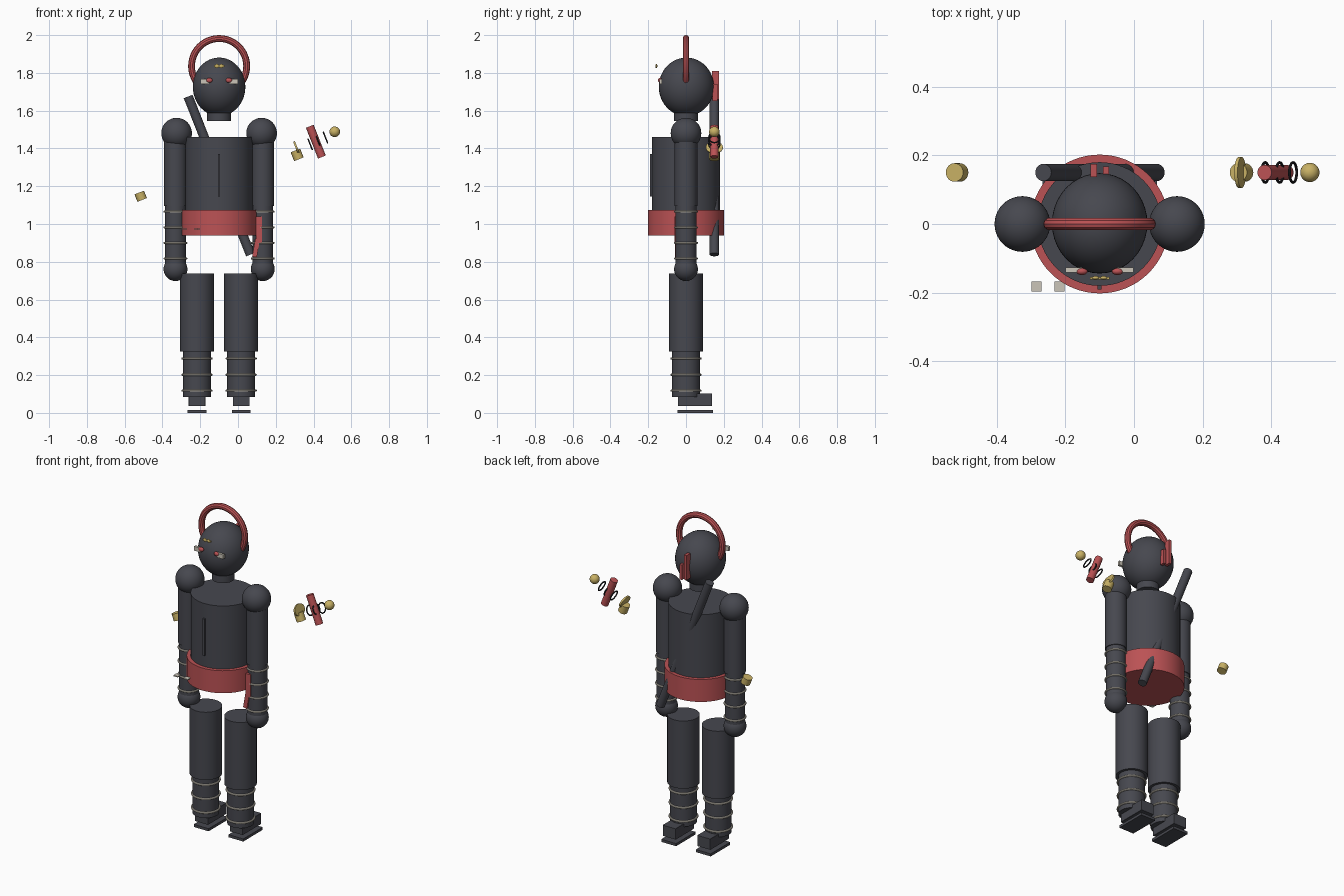
import bpy, math
from mathutils import Vector

if "Cube" in bpy.data.objects:
    bpy.data.objects.remove(bpy.data.objects["Cube"])

CX = -0.10            # body centre line
TILT = math.radians(-21.5)   # lean of sword and hilt parts


def material(name, r, g, b):
    m = bpy.data.materials.new(name)
    m.diffuse_color = (r, g, b, 1)
    m.use_nodes = True
    m.node_tree.nodes["Principled BSDF"].inputs["Base Color"].default_value = m.diffuse_color
    return m


CLOTH = material("charcoal cloth", 0.062, 0.064, 0.078)
RED = material("red cloth", 0.50, 0.085, 0.09)
GOLD = material("gold", 0.58, 0.44, 0.13)
BONE = material("bone wrap", 0.60, 0.56, 0.48)
BLACK = material("black cord", 0.02, 0.02, 0.025)


def finish(name, mat, smooth=True):
    ob = bpy.context.object
    ob.name = name
    ob.data.materials.append(mat)
    if smooth:
        bpy.ops.object.shade_smooth_by_angle(angle=math.radians(35))
    return ob


def cyl(name, mat, x, y, z0, z1, r, verts=40):
    bpy.ops.mesh.primitive_cylinder_add(vertices=verts, radius=r, depth=z1 - z0,
                                        location=(x, y, (z0 + z1) / 2))
    return finish(name, mat)


def rod(name, mat, a, b, r):
    a, b = Vector(a), Vector(b)
    bpy.ops.mesh.primitive_cylinder_add(vertices=24, radius=r, depth=(b - a).length,
                                        location=(a + b) / 2,
                                        rotation=(b - a).to_track_quat('Z', 'Y').to_euler())
    return finish(name, mat)


def ball(name, mat, loc, r, scale=(1, 1, 1)):
    bpy.ops.mesh.primitive_uv_sphere_add(segments=40, ring_count=24, radius=r, location=loc)
    bpy.context.object.scale = scale
    return finish(name, mat)


def box(name, mat, x, y, z, rot=(0, 0, 0)):
    """Box from three (min, max) ranges."""
    bpy.ops.mesh.primitive_cube_add(size=1, rotation=rot,
                                    location=[(p[0] + p[1]) / 2 for p in (x, y, z)])
    bpy.context.object.scale = [p[1] - p[0] for p in (x, y, z)]
    return finish(name, mat, False)


def ring(name, mat, loc, R, r, rot=(0, 0, 0)):
    bpy.ops.mesh.primitive_torus_add(major_radius=R, minor_radius=r, major_segments=48,
                                     minor_segments=10, location=loc, rotation=rot)
    return finish(name, mat)


# Head, neck and headband
ball("head", CLOTH, (CX, 0.002, 1.726), 1, (0.139, 0.146, 0.155))
cyl("neck", CLOTH, CX, 0, 1.545, 1.65, 0.063)
ring("headband", RED, (CX, 0, 1.836), 0.146, 0.018, (math.pi / 2, 0, 0))
box("headband_tail_long", RED, (-0.126, -0.108), (0.137, 0.174), (1.66, 1.81))
box("headband_tail_short", RED, (-0.090, -0.073), (0.14, 0.168), (1.65, 1.74))

# Forehead ornament
box("forehead_plate", GOLD, (-0.128, -0.072), (-0.161, -0.154), (1.832, 1.841))
for s in (-1, 1):
    ball("forehead_stud", GOLD, (CX + s * 0.012, -0.157, 1.836), 0.011, (1, 0.5, 1))

# Eyes
for s in (-1, 1):
    xs = sorted((CX + s * 0.052, CX + s * 0.099))
    box("eye_white", BONE, xs, (-0.141, -0.126), (1.742, 1.768))
    ball("pupil", RED, (CX + s * 0.052, -0.138, 1.761), 0.016, (1.05, 0.65, 0.8))

# Torso, belt and belt tails
cyl("torso", CLOTH, CX, 0, 0.98, 1.46, 0.18, 64)
cyl("belt", RED, CX, 0, 0.938, 1.075, 0.202, 64)
box("chest_seam", CLOTH, (CX - 0.006, CX + 0.006), (-0.19, -0.17), (1.145, 1.37))
box("belt_tail_long", RED, (0.095, 0.127), (-0.062, -0.04), (0.90, 1.04))
box("belt_tail_short", RED, (0.083, 0.108), (-0.058, -0.042), (0.825, 0.92),
    (0, math.radians(10), 0))

for s, side in ((-1, "left"), (1, "right")):
    # Arm with wrapped forearm
    ax = CX + s * 0.231
    ball(side + "_shoulder", CLOTH, (CX + s * 0.225, 0, 1.481), 0.081)
    cyl(side + "_upper_arm", CLOTH, ax, 0, 1.095, 1.46, 0.060)
    cyl(side + "_forearm", CLOTH, ax, 0, 0.78, 1.11, 0.055)
    for z in (1.065, 0.982, 0.90, 0.817):
        ring(side + "_arm_wrap", BONE, (ax, 0, z), 0.058, 0.0055)
    ball(side + "_hand", CLOTH, (ax, 0, 0.761), 0.063)

    # Leg with wrapped shin
    lx = CX + s * 0.117
    cyl(side + "_thigh", CLOTH, lx, 0, 0.325, 0.738, 0.09)
    cyl(side + "_shin", CLOTH, lx, 0, 0.085, 0.335, 0.074)
    for z in (0.288, 0.202, 0.118):
        ring(side + "_leg_wrap", BONE, (lx, 0, z), 0.077, 0.006)

    # Foot and sole
    foot = box(side + "_foot", CLOTH, (lx - 0.044, lx + 0.044), (-0.042, 0.138), (0.036, 0.103))
    bev = foot.modifiers.new("soft_edges", 'BEVEL')
    bev.width = 0.012
    bev.segments = 1
    box(side + "_sole", CLOTH, (lx - 0.05, lx + 0.05), (-0.045, 0.143), (0, 0.016))

# Loose wrap ends beside the waist
for x in (-0.284, -0.217):
    box("wrap_end", BONE, (x - 0.015, x + 0.015), (-0.197, -0.168), (0.97, 0.976))

# Sword scabbard across the back
rod("scabbard", CLOTH, (-0.264, 0.15, 1.675), (0.066, 0.15, 0.838), 0.025)

# Loose sword fittings: end cap, collar, guard, grip, cords, pommel
up = Vector((math.sin(TILT), 0, math.cos(TILT)))


def fitting(name, mat, x, z, length, r):
    c = Vector((x, 0.15, z))
    return rod(name, mat, c - up * length / 2, c + up * length / 2, r)


fitting("scabbard_end_cap", GOLD, -0.515, 1.147, 0.042, 0.027)
fitting("collar", GOLD, 0.313, 1.366, 0.05, 0.027)
fitting("grip", RED, 0.412, 1.436, 0.175, 0.022)
side_tilt = (0, math.pi / 2 + TILT, 0)
bpy.ops.mesh.primitive_cylinder_add(vertices=32, radius=1, depth=1,
                                    location=(0.309, 0.15, 1.405), rotation=(0, math.pi / 2 + TILT, 0))
bpy.context.object.scale = (0.034, 0.045, 0.01)
finish("guard", GOLD)
for x, z in ((0.382, 1.422), (0.424, 1.44), (0.463, 1.458)):
    ring("grip_cord", BLACK, (x, 0.15, z), 0.029, 0.004, side_tilt)
ball("pommel", GOLD, (0.512, 0.15, 1.488), 0.028)
